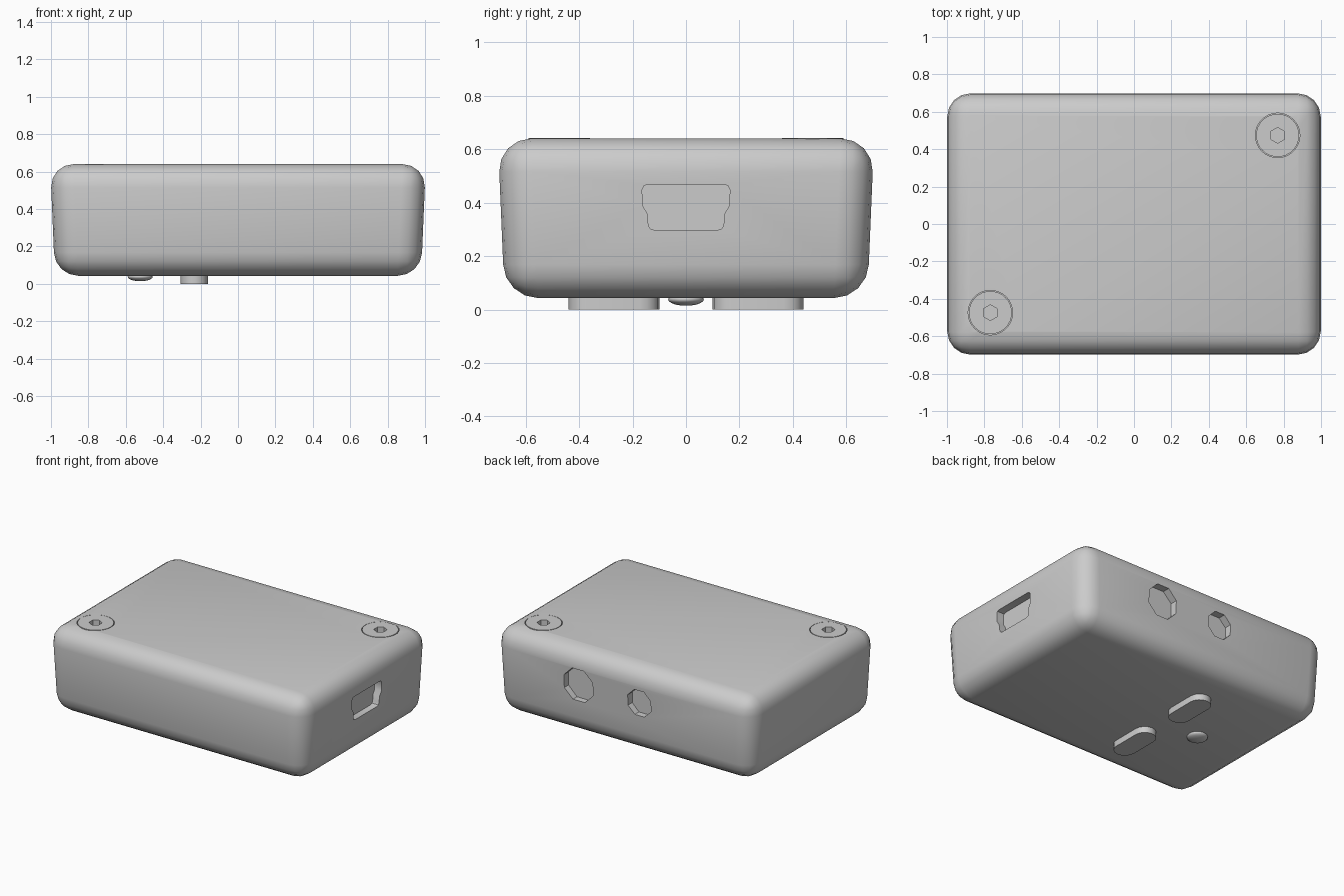
import bpy, bmesh
from math import sin, cos, pi

if "Cube" in bpy.data.objects:
    bpy.data.objects.remove(bpy.data.objects["Cube"])


def finish(name, bm):
    bmesh.ops.recalc_face_normals(bm, faces=bm.faces)
    me = bpy.data.meshes.new(name)
    bm.to_mesh(me)
    bm.free()
    ob = bpy.data.objects.new(name, me)
    bpy.context.collection.objects.link(ob)
    return ob


def prism(name, pts, place, a, b):
    """Extrude outline (u, v) from w=a to w=b, placed by place(u, v, w)."""
    bm = bmesh.new()
    lo = [bm.verts.new(place(u, v, a)) for u, v in pts]
    hi = [bm.verts.new(place(u, v, b)) for u, v in pts]
    bm.faces.new(lo)
    bm.faces.new(hi)
    n = len(pts)
    for i in range(n):
        j = (i + 1) % n
        bm.faces.new((lo[i], lo[j], hi[j], hi[i]))
    return finish(name, bm)


def ngon(cx, cy, r, n, turn=0.0):
    return [(cx + r * cos(turn + 2 * pi * i / n), cy + r * sin(turn + 2 * pi * i / n))
            for i in range(n)]


def activate(ob):
    bpy.ops.object.select_all(action='DESELECT')
    ob.select_set(True)
    bpy.context.view_layer.objects.active = ob


def cut(ob, cutter):
    cutter.hide_render = True
    mod = ob.modifiers.new("cut", 'BOOLEAN')
    mod.object = cutter
    mod.operation = 'DIFFERENCE'
    mod.solver = 'EXACT'
    activate(ob)
    bpy.ops.object.modifier_apply(modifier=mod.name)
    bpy.data.objects.remove(cutter, do_unlink=True)


def smooth(ob, angle=0.6):
    activate(ob)
    bpy.ops.object.shade_smooth_by_angle(angle=angle)


def along_x(u, v, w): return (w, u, v)
def along_y(u, v, w): return (u, w, v)
def along_z(u, v, w): return (u, v, w)


# Case: slightly tapered block with rounded edges
bm = bmesh.new()
bmesh.ops.create_cube(bm, size=2)
for v in bm.verts:
    top = v.co.z > 0
    v.co.x *= 1.004 if top else 0.979
    v.co.y *= 0.704 if top else 0.679
    v.co.z = 0.64 if top else 0.043
bmesh.ops.bevel(bm, geom=bm.edges[:], offset=0.125, offset_type='OFFSET',
                segments=4, profile=0.5, affect='EDGES')
case = finish("case", bm)

# Connector port recess on the right side
half = [(0.12, 0.298), (0.135, 0.303), (0.141, 0.318), (0.145, 0.36), (0.163, 0.39),
        (0.164, 0.448), (0.157, 0.463), (0.142, 0.468)]
port = half + [(-y, z) for y, z in reversed(half)]
cut(case, prism("port_cutter", port, along_x, 0.942, 1.1))

# Two octagonal jack recesses on the back
for x, r in ((0.345, 0.12), (-0.125, 0.096)):
    cut(case, prism("jack_cutter", ngon(x, 0.4, r, 8, pi / 8), along_y, 0.645, 0.8))

# Screws with hex sockets set flush into opposite top corners
for s in (1, -1):
    x, y = 0.768 * s, 0.474 * s
    cut(case, prism("screw_hole_cutter", ngon(x, y, 0.119, 32), along_z, 0.58, 0.8))
    screw = prism("screw", ngon(x, y, 0.115, 32), along_z, 0.57, 0.641)
    cut(screw, prism("socket_cutter", ngon(x, y, 0.042, 6, pi / 6), along_z, 0.6, 0.8))
    smooth(screw)
smooth(case)

# Oblong feet under the case
for s in (1, -1):
    r, n = 0.073, 8
    pts = [(-0.234 + r * cos(pi * i / n), s * 0.27 + 0.097 + r * sin(pi * i / n))
           for i in range(n + 1)]
    pts += [(-0.234 - r * cos(pi * i / n), s * 0.27 - 0.097 - r * sin(pi * i / n))
            for i in range(n + 1)]
    smooth(prism("foot", pts, along_z, 0.0, 0.06))

# Small domed button under the case
bm = bmesh.new()
bmesh.ops.create_uvsphere(bm, u_segments=16, v_segments=10, radius=1)
for v in bm.verts:
    v.co = (-0.523 + v.co.x * 0.067, v.co.y * 0.067, 0.038 + v.co.z * 0.024)
smooth(finish("button", bm), 1.0)
